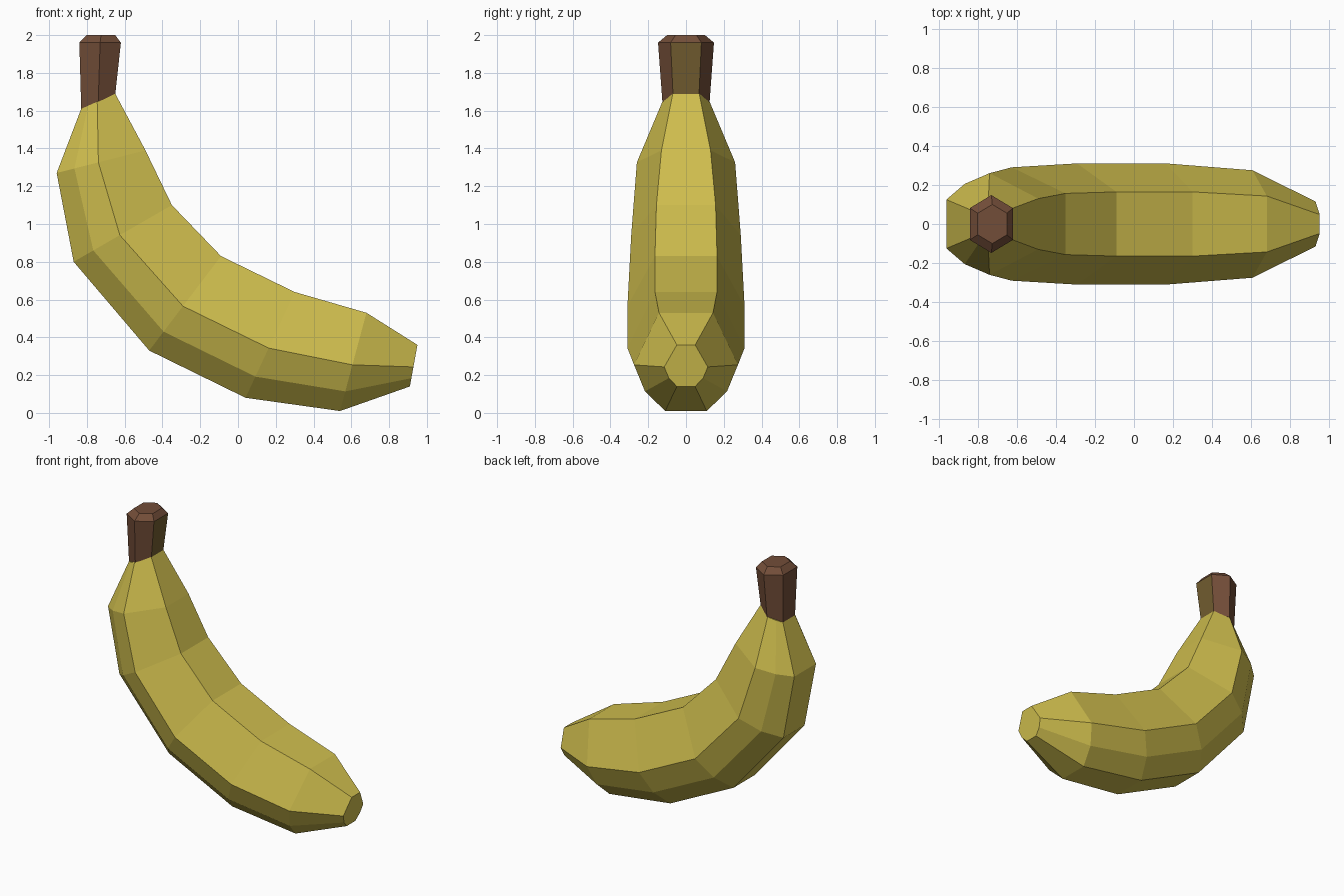
import bpy
import bmesh

cube = bpy.data.objects.get("Cube")
if cube:
    bpy.data.objects.remove(cube, do_unlink=True)


def material(name, color):
    m = bpy.data.materials.new(name)
    m.use_nodes = True
    m.diffuse_color = (*color, 1)
    bsdf = next(n for n in m.node_tree.nodes if n.type == 'BSDF_PRINCIPLED')
    bsdf.inputs["Base Color"].default_value = (*color, 1)
    return m


yellow = material("banana yellow", (0.62, 0.51, 0.075))
brown = material("stem brown", (0.17, 0.075, 0.04))
olive = material("olive brown", (0.17, 0.11, 0.03))


def loft(name, rings, materials):
    """Skin a list of equal closed rings and cap both ends."""
    bm = bmesh.new()
    loops = [[bm.verts.new(p) for p in ring] for ring in rings]
    n = len(loops[0])
    for a, b in zip(loops, loops[1:]):
        for i in range(n):
            j = (i + 1) % n
            bm.faces.new((a[i], a[j], b[j], b[i]))
    bm.faces.new(loops[0])
    bm.faces.new(loops[-1])
    bmesh.ops.recalc_face_normals(bm, faces=bm.faces)
    mesh = bpy.data.meshes.new(name)
    bm.to_mesh(mesh)
    bm.free()
    for m in materials:
        mesh.materials.append(m)
    obj = bpy.data.objects.new(name, mesh)
    bpy.context.collection.objects.link(obj)
    return obj


def section(inner, outer, profile):
    """Mirrored ring: profile holds (fraction from inner to outer, half width)."""
    half = [(inner[0] + (outer[0] - inner[0]) * t, w,
             inner[1] + (outer[1] - inner[1]) * t) for t, w in profile]
    return half + [(x, -y, z) for x, y, z in reversed(half)]


# Curved fruit: inner point, outer point, half width, inner flat, outer flat
stations = [
    ((-0.65, 1.69), (-0.83, 1.61), 0.125, 0.56, 0.56),
    ((-0.49, 1.39), (-0.96, 1.27), 0.26, 0.50, 0.48),
    ((-0.35, 1.10), (-0.87, 0.80), 0.29, 0.54, 0.42),
    ((-0.09, 0.83), (-0.47, 0.33), 0.31, 0.53, 0.40),
    ((0.30, 0.64), (0.04, 0.08), 0.31, 0.53, 0.40),
    ((0.68, 0.53), (0.54, 0.01), 0.275, 0.52, 0.40),
    ((0.95, 0.36), (0.91, 0.14), 0.115, 0.42, 0.42),
]
fruit_rings = [
    section(i, o, [(0, w * fi), (0.53, w), (0.8, w * 0.79), (1, w * fo)])
    for i, o, w, fi, fo in stations
]
loft("banana_fruit", fruit_rings, [yellow])

# Six-sided stem with a bevelled top
stem_stations = [
    ((-0.65, 1.685), (-0.83, 1.61), 0.125),
    ((-0.62, 1.96), (-0.84, 1.96), 0.148),
    ((-0.65, 2.0), (-0.80, 2.0), 0.10),
]
stem_rings = [section(i, o, [(0, w * 0.55), (0.5, w), (1, w * 0.55)])
              for i, o, w in stem_stations]
stem = loft("stem", stem_rings, [brown, olive])

# Greener face on the inside of the curve
for face in stem.data.polygons:
    if face.normal.x > 0.9:
        face.material_index = 1
